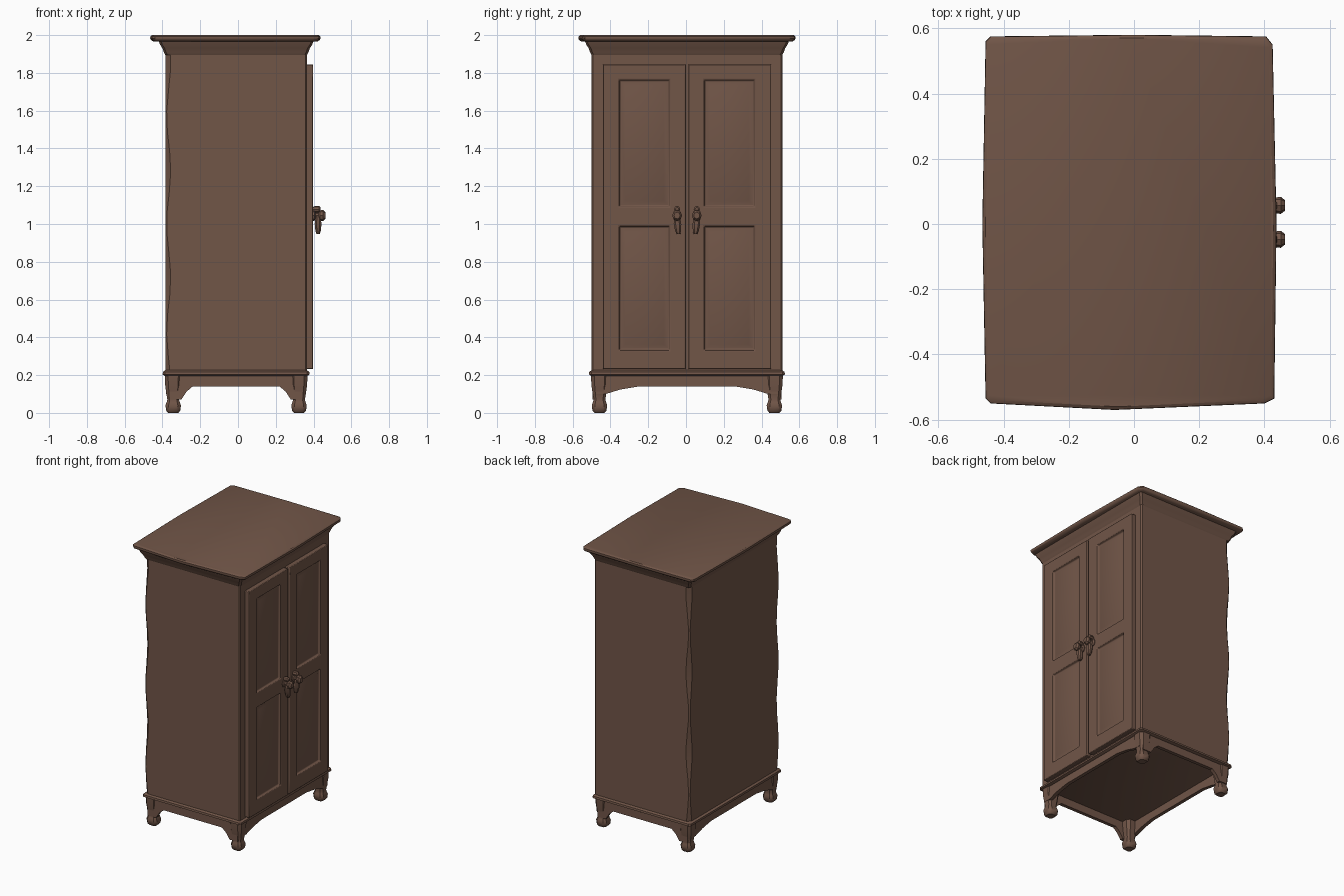
import bpy, bmesh, math
from mathutils import Vector

cube = bpy.data.objects.get("Cube")
if cube:
    bpy.data.objects.remove(cube, do_unlink=True)

wood = bpy.data.materials.new("brown wood")
wood.use_nodes = True
brown = (0.165, 0.092, 0.064, 1)
wood.diffuse_color = brown
bsdf = wood.node_tree.nodes["Principled BSDF"]
bsdf.inputs["Base Color"].default_value = brown
bsdf.inputs["Roughness"].default_value = 0.8

MID = 0.005                                   # centre line between the doors
X0, X1, Y0, Y1 = -0.385, 0.365, -0.50, 0.51   # cabinet body


def finish(name, bm, bevel=0.0, angle=35):
    bmesh.ops.recalc_face_normals(bm, faces=bm.faces)
    mesh = bpy.data.meshes.new(name)
    bm.to_mesh(mesh)
    bm.free()
    mesh.materials.append(wood)
    ob = bpy.data.objects.new(name, mesh)
    bpy.context.collection.objects.link(ob)
    bpy.ops.object.select_all(action='DESELECT')
    ob.select_set(True)
    bpy.context.view_layer.objects.active = ob
    if bevel:
        mod = ob.modifiers.new("soft edges", 'BEVEL')
        mod.width, mod.segments, mod.limit_method = bevel, 2, 'ANGLE'
    bpy.ops.object.shade_smooth_by_angle(angle=math.radians(angle))
    return ob


def loft(name, rings, bevel=0.0):
    """Skin a stack of equal-length rings and cap both ends."""
    bm = bmesh.new()
    loops = [[bm.verts.new(p) for p in ring] for ring in rings]
    n = len(loops[0])
    for a, b in zip(loops, loops[1:]):
        for i in range(n):
            j = (i + 1) % n
            bm.faces.new((a[i], a[j], b[j], b[i]))
    bm.faces.new(loops[0])
    bm.faces.new(loops[-1])
    return finish(name, bm, bevel)


def outline(x0, x1, y0, y1, z, c, back=None):
    """Rectangle with cut corners; the back corners can have their own cut."""
    b = c if back is None else back
    return [(x0 + b, y0, z), (x1 - c, y0, z), (x1, y0 + c, z), (x1, y1 - c, z),
            (x1 - c, y1, z), (x0 + b, y1, z), (x0, y1 - b, z), (x0, y0 + b, z)]


def grown(z, grow, c=0.012):
    return outline(X0 - grow, X1 + grow, Y0 - grow, Y1 + grow, z, c)


def prism(name, points, depth, bevel=0.0):
    """Extrude a closed 3D polygon along a vector."""
    d = Vector(depth)
    return loft(name, [points, [Vector(p) + d for p in points]], bevel)


# Body with worn, wavy back corners
levels = [0.2 + 1.72 * i / 16 for i in range(17)]
loft("cabinet_body", [outline(X0, X1, Y0, Y1, z, 0.008,
                              0.018 + 0.011 * math.sin(11 * z)) for z in levels])

# Mouldings around the bottom and under the top
loft("base_moulding", [grown(0.195, 0.0), grown(0.203, 0.014),
                       grown(0.217, 0.012), grown(0.226, 0.0)])
loft("crown_moulding", [grown(1.895, 0.0), grown(1.91, 0.008), grown(1.93, 0.015),
                        grown(1.95, 0.028), grown(1.972, 0.036)])


# Slightly bowed top board
def top_ring(z, shrink):
    pts = [(-0.44, -0.55), (-0.06, -0.57), (0.40, -0.55), (0.43, -0.535),
           (0.437, 0), (0.425, 0.55), (0.405, 0.575), (0, 0.58),
           (-0.44, 0.575), (-0.455, 0.56), (-0.465, 0), (-0.455, -0.535)]
    return [(x - math.copysign(shrink, x), y - math.copysign(shrink, y), z)
            for x, y in pts]


loft("top_board", [top_ring(1.966, 0.016), top_ring(1.974, 0.004),
                   top_ring(1.983, 0), top_ring(1.993, 0.001), top_ring(2.0, 0.01)])

# Legs: rounded foot, narrow ankle, square post
leg_profile = [(0.0, 0.027), (0.012, 0.037), (0.04, 0.041), (0.056, 0.035),
               (0.07, 0.031), (0.10, 0.036), (0.15, 0.043), (0.20, 0.045)]
for side, cx in (("back", X0 + 0.042), ("front", X1 - 0.042)):
    for hand, cy in (("right", Y0 + 0.042), ("left", Y1 - 0.042)):
        loft(f"{side}_{hand}_leg",
             [outline(cx - r, cx + r, cy - r, cy + r, z, r * 0.4)
              for z, r in leg_profile])


# Aprons with an arched lower edge
def apron(a0, a1, ankle, reach, low):
    arch = [(ankle, low), (ankle + (reach - ankle) * 0.45, low + (0.14 - low) * 0.6),
            (reach, 0.14)]
    return ([(a0 + 0.02, 0.2), (a0 + 0.02, low)] + [(a0 + d, z) for d, z in arch]
            + [(a1 - d, z) for d, z in reversed(arch)]
            + [(a1 - 0.02, low), (a1 - 0.02, 0.2)])


side_shape = apron(X0, X1, 0.085, 0.145, 0.07)
face_shape = apron(Y0, Y1, 0.075, 0.25, 0.10)
for name, y in (("right_apron", Y0 + 0.004), ("left_apron", Y1 - 0.029)):
    prism(name, [(a, y, z) for a, z in side_shape], (0, 0.025, 0))
for name, x in (("back_apron", X0 + 0.004), ("front_apron", X1 - 0.029)):
    prism(name, [(x, a, z) for a, z in face_shape], (0.025, 0, 0))


# Doors: grid face, recessed panels with raised fields, edges turned back
def door(name, s):
    ys = [MID + s * d for d in (0.008, 0.09, 0.36, 0.445)]
    zs = [0.232, 0.33, 0.99, 1.09, 1.765, 1.845]
    bm = bmesh.new()
    grid = [[bm.verts.new((0.398, y, z)) for z in zs] for y in ys]
    panels = []
    for i in range(3):
        for k in range(5):
            quad = [grid[i][k], grid[i + 1][k], grid[i + 1][k + 1], grid[i][k + 1]]
            face = bm.faces.new(quad if s > 0 else quad[::-1])
            if i == 1 and k in (1, 3):
                panels.append(face)
    rim = [e for e in bm.edges if e.is_boundary]
    new = bmesh.ops.extrude_edge_only(bm, edges=rim)["geom"]
    bmesh.ops.translate(bm, vec=(-0.04, 0, 0),
                        verts=[v for v in new if isinstance(v, bmesh.types.BMVert)])
    bm.normal_update()
    for width, depth in ((0.010, -0.016), (0.006, 0.0), (0.03, 0.008)):
        bmesh.ops.inset_individual(bm, faces=panels, thickness=width, depth=depth)
    finish(name, bm, 0.004, 25)


# Handles: stem, faceted knob and hanging pull
def handle(hand, s):
    cy = MID + s * 0.052

    def lathe(name, profile, cz, n=8):
        loft(name, [[(x, cy + r * 0.9 * math.cos(2 * math.pi * i / n),
                      cz + r * math.sin(2 * math.pi * i / n)) for i in range(n)]
                    for x, r in profile])

    lathe(hand + "_handle_knob", [(0.392, 0.028), (0.404, 0.028), (0.41, 0.016),
                                  (0.425, 0.016), (0.434, 0.027), (0.45, 0.029),
                                  (0.463, 0.018)], 1.045)
    lathe(hand + "_handle_finial", [(0.396, 0.012), (0.41, 0.018),
                                    (0.43, 0.018), (0.438, 0.01)], 1.078)
    pull = [(1.04, 0.015, 0), (1.0, 0.020, 0.002), (0.965, 0.016, 0.005),
            (0.948, 0.010, 0.007)]
    loft(hand + "_handle_pull",
         [outline(0.424 - r * 0.9, 0.424 + r * 0.9, cy - s * d - r, cy - s * d + r,
                  z, r * 0.5) for z, r, d in pull])


for hand, s in (("right", -1), ("left", 1)):
    door(hand + "_door", s)
    handle(hand, s)
